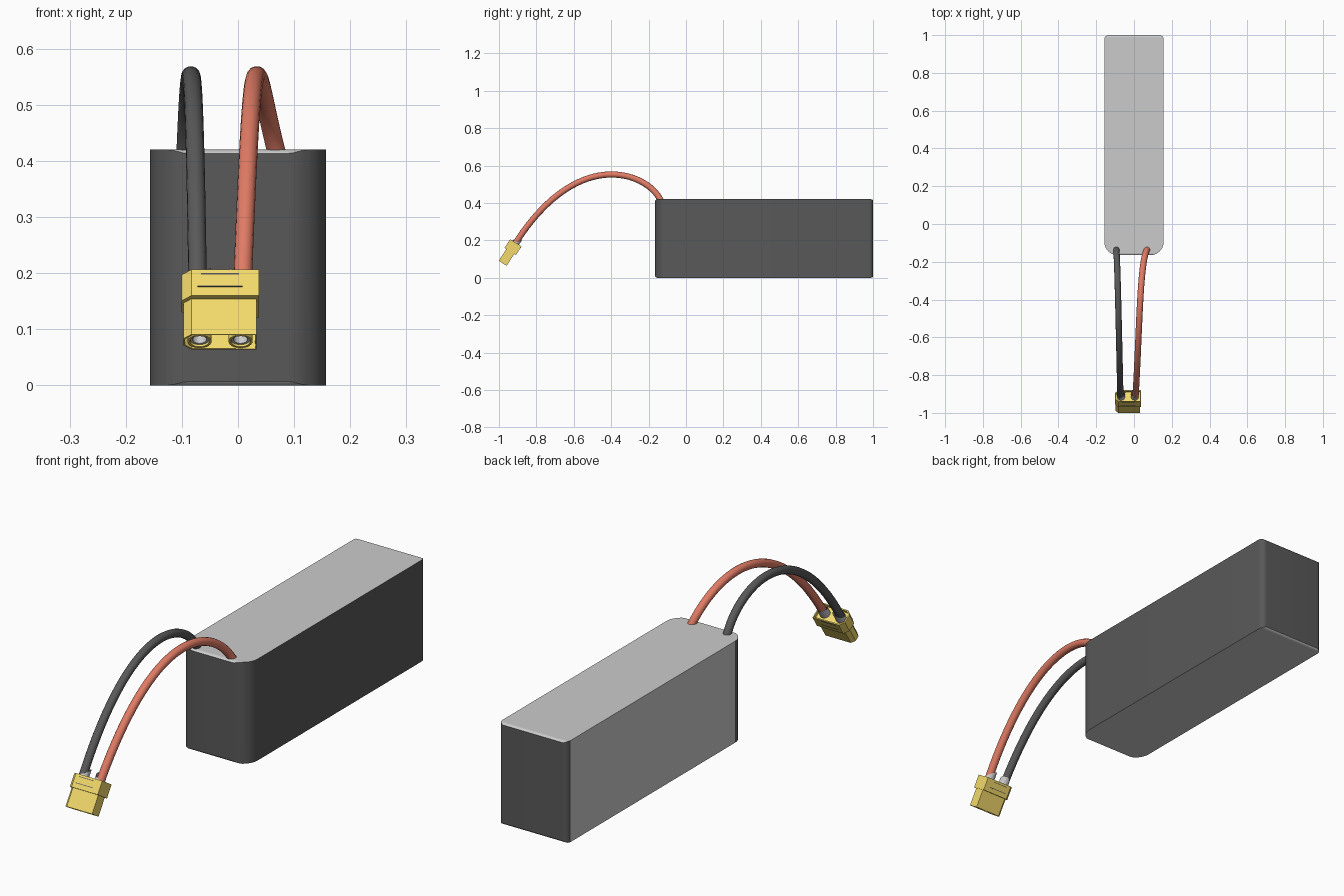
import bpy, bmesh
from math import pi, sin, cos, radians
from mathutils import Matrix, Vector

cube = bpy.data.objects.get("Cube")
if cube:
    bpy.data.objects.remove(cube, do_unlink=True)


def material(name, rgb):
    m = bpy.data.materials.new(name)
    m.use_nodes = True
    m.diffuse_color = (*rgb, 1)
    m.node_tree.nodes["Principled BSDF"].inputs["Base Color"].default_value = (*rgb, 1)
    return m


DARK = material("dark_wrap", (0.1, 0.1, 0.1))
LIGHT = material("light_grey", (0.8, 0.8, 0.78))
RED = material("red_insulation", (0.75, 0.2, 0.13))
YELLOW = material("yellow_plastic", (0.9, 0.7, 0.15))


def make_object(name, bm, mats, matrix=Matrix()):
    bmesh.ops.recalc_face_normals(bm, faces=bm.faces)
    mesh = bpy.data.meshes.new(name)
    bm.to_mesh(mesh)
    bm.free()
    for m in mats:
        mesh.materials.append(m)
    obj = bpy.data.objects.new(name, mesh)
    bpy.context.collection.objects.link(obj)
    obj.matrix_world = matrix
    return obj


def smooth(obj):
    bpy.ops.object.select_all(action="DESELECT")
    obj.select_set(True)
    bpy.context.view_layer.objects.active = obj
    bpy.ops.object.shade_smooth_by_angle(angle=radians(35))


def prism(outline, z0, z1):
    bm = bmesh.new()
    base = bm.faces.new([bm.verts.new((x, y, z0)) for x, y in outline])
    top = bmesh.ops.extrude_face_region(bm, geom=[base])["geom"]
    bmesh.ops.translate(bm, vec=(0, 0, z1 - z0),
                        verts=[v for v in top if isinstance(v, bmesh.types.BMVert)])
    bmesh.ops.recalc_face_normals(bm, faces=bm.faces)
    return bm


def rounded_rect(x0, x1, y0, y1, low_radius, high_radius, steps):
    corners = [(x1, y0, -1, 1, low_radius), (x1, y1, -1, -1, high_radius),
               (x0, y1, 1, -1, high_radius), (x0, y0, 1, 1, low_radius)]
    points = []
    for i, (x, y, sx, sy, r) in enumerate(corners):
        for k in range(steps + 1):
            a = (i - 1 + k / steps) * pi / 2
            points.append((x + sx * r + r * cos(a), y + sy * r + r * sin(a)))
    return points


def lathe(profile, x):
    bm = bmesh.new()
    verts = [bm.verts.new((x + r, 0, z)) for r, z in profile]
    edges = [bm.edges.new(pair) for pair in zip(verts, verts[1:])]
    bmesh.ops.spin(bm, geom=verts + edges, cent=(x, 0, 0), axis=(0, 0, 1),
                   angle=2 * pi, steps=24, use_duplicate=False)
    bmesh.ops.remove_doubles(bm, verts=bm.verts, dist=1e-5)
    return bm


def sink_end(bm, direction, rim, depth):
    bm.normal_update()
    face = max(bm.faces, key=lambda f: f.normal.z * direction)
    bmesh.ops.inset_region(bm, faces=[face], thickness=rim)
    bmesh.ops.inset_region(bm, faces=[face], thickness=0.0005, depth=-depth)


# Battery body: rounded upright block, trimmed by a sideways block with soft ends
bm = prism(rounded_rect(-0.157, 0.157, -0.165, 1.0, 0.07, 0.022, 10), -0.1, 0.6)
for f in bm.faces:
    f.material_index = int(f.normal.x < -0.999)
body = make_object("battery_body", bm, [DARK, LIGHT])

bm = prism(rounded_rect(-0.167, 1.002, 0, 0.42, 0.014, 0.014, 6), -0.3, 0.3)
for f in bm.faces:
    f.material_index = 1
sideways = Matrix(((0, 0, 1, 0), (1, 0, 0, 0), (0, 1, 0, 0), (0, 0, 0, 1)))
trimmer = make_object("end_trimmer", bm, [DARK, LIGHT], sideways)
trimmer.hide_render = True

trim = body.modifiers.new("soft_ends", "BOOLEAN")
trim.operation = "INTERSECT"
trim.solver = "EXACT"
trim.object = trimmer
bpy.context.view_layer.objects.active = body
bpy.ops.object.modifier_apply(modifier=trim.name)
bpy.data.objects.remove(trimmer, do_unlink=True)
smooth(body)


# Wires arching from the body to the connector
def wire(name, mat, xs):
    path = [(-0.13, 0.40), (-0.18, 0.55), (-0.566, 0.729), (-0.915, 0.18)]
    p = [Vector((x, y, z)) for x, (y, z) in zip(xs, path)]
    curve = bpy.data.curves.new(name, "CURVE")
    curve.dimensions = "3D"
    curve.bevel_depth = 0.0165
    curve.bevel_resolution = 5
    curve.resolution_u = 32
    curve.use_fill_caps = True
    spline = curve.splines.new("BEZIER")
    spline.bezier_points.add(1)
    ends = [(p[0], 2 * p[0] - p[1], p[1]), (p[3], p[2], 2 * p[3] - p[2])]
    for point, (co, left, right) in zip(spline.bezier_points, ends):
        point.handle_left_type = point.handle_right_type = "FREE"
        point.co, point.handle_left, point.handle_right = co, left, right
    curve.materials.append(mat)
    bpy.context.collection.objects.link(bpy.data.objects.new(name, curve))


wire("red_wire", RED, (0.073, 0.03, 0.03, 0.008))
wire("black_wire", DARK, (-0.094, -0.088, -0.08, -0.072))

# Connector frame: local z runs from the wire end to the mating end
frame = Matrix.Translation((-0.032, -0.91, 0.187)) @ Matrix.Rotation(radians(147.5), 4, "X")


def keyed_outline(w, h, c):
    return [(w, -h), (w, h), (c - w, h), (-w, h - c), (-w, c - h), (c - w, -h)]


# Housing and collar, each hollowed at its open end
bm = prism(keyed_outline(0.065, 0.025, 0.014), 0.03, 0.13)
sink_end(bm, 1, 0.003, 0.03)
make_object("connector_housing", bm, [YELLOW], frame)

bm = prism(keyed_outline(0.069, 0.036, 0.018), 0, 0.055)
sink_end(bm, -1, 0.006, 0.012)
make_object("connector_collar", bm, [YELLOW], frame)

# Grip lines on both broad faces of the collar
for side, label in ((1, "front"), (-1, "back")):
    for z, half in ((0.008, 0.034), (0.034, 0.04)):
        y = side * 0.036
        bm = prism([(-half, y - 0.0006), (half, y - 0.0006),
                    (half, y + 0.0006), (-half, y + 0.0006)], z, z + 0.0025)
        make_object(f"{label}_grip_line", bm, [DARK], frame)

# Contacts: plastic sleeve, metal socket and slanted solder cup
for side, label in ((1, "left"), (-1, "right")):
    x = side * 0.0365
    sleeve = [(0.0215, 0.095), (0.0215, 0.129), (0.0175, 0.129), (0.0175, 0.095)]
    smooth(make_object(f"{label}_sleeve", lathe(sleeve, x), [YELLOW], frame))

    socket = [(0.0168, 0.095), (0.0168, 0.125), (0.0125, 0.125), (0.0125, 0.102), (0, 0.102)]
    smooth(make_object(f"{label}_socket", lathe(socket, x), [LIGHT], frame))

    cup = [(0.0205, 0.02), (0.0205, -0.035), (0.017, -0.035), (0.017, 0.015), (0, 0.015)]
    bm = lathe(cup, x)
    bmesh.ops.bisect_plane(bm, geom=bm.verts[:] + bm.edges[:] + bm.faces[:],
                           plane_co=(x, 0, -0.016), plane_no=(side * 0.5, 0.6, -1),
                           clear_outer=True)
    smooth(make_object(f"{label}_solder_cup", bm, [LIGHT], frame))
